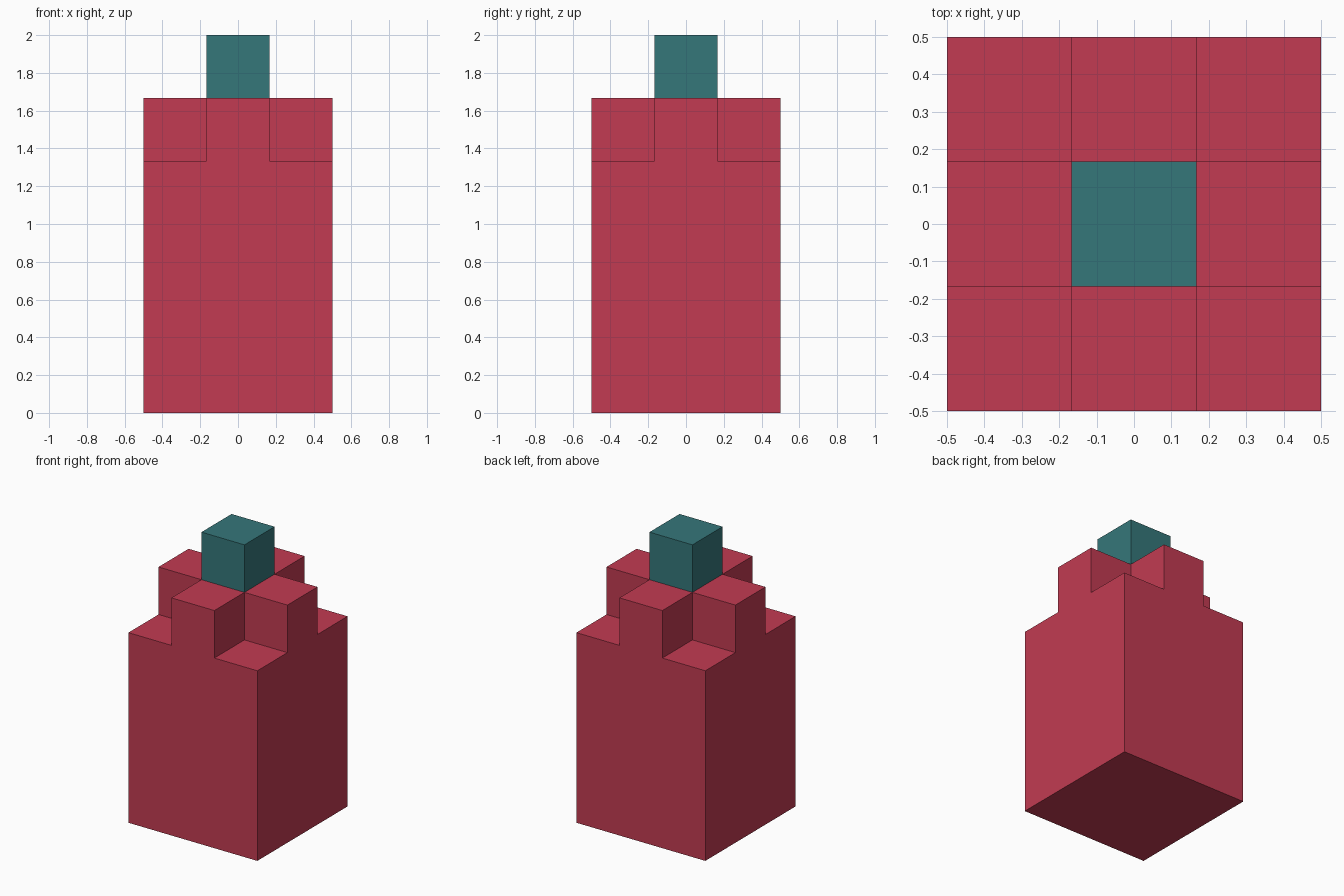
import bpy, bmesh
from mathutils import Matrix

if "Cube" in bpy.data.objects:
    bpy.data.objects.remove(bpy.data.objects["Cube"])

U = 1 / 3  # block unit


def material(name, rgb):
    m = bpy.data.materials.new(name)
    m.diffuse_color = (*rgb, 1)
    m.use_nodes = True
    m.node_tree.nodes["Principled BSDF"].inputs["Base Color"].default_value = m.diffuse_color
    return m


def box(size, z0):
    """Box centred on x and y, standing on z0."""
    bm = bmesh.new()
    mat = Matrix.Translation((0, 0, z0 + size[2] / 2)) @ Matrix.Diagonal((*size, 1))
    bmesh.ops.create_cube(bm, size=1, matrix=mat)
    return bm


def finish(bm, name, mat):
    bmesh.ops.recalc_face_normals(bm, faces=bm.faces[:])
    me = bpy.data.meshes.new(name)
    bm.to_mesh(me)
    bm.free()
    me.materials.append(mat)
    ob = bpy.data.objects.new(name, me)
    bpy.context.collection.objects.link(ob)
    return ob


red = material("crimson red", (0.54, 0.044, 0.085))
teal = material("dark teal", (0.036, 0.184, 0.195))

# Body: square block, top cut into 3 x 3 cells, cross of cells raised one unit
bm = box((1, 1, 4 * U), 0)
for normal in ((1, 0, 0), (0, 1, 0)):
    for s in (-1, 1):
        bmesh.ops.bisect_plane(bm, geom=bm.verts[:] + bm.edges[:] + bm.faces[:],
                               plane_co=[c * s * U / 2 for c in normal], plane_no=normal)
cross = []
for f in bm.faces:
    c = f.calc_center_median()
    if c.z > 4 * U - 0.01 and min(abs(c.x), abs(c.y)) < 0.01:
        cross.append(f)
new = bmesh.ops.extrude_face_region(bm, geom=cross)["geom"]
bmesh.ops.translate(bm, vec=(0, 0, U),
                    verts=[g for g in new if isinstance(g, bmesh.types.BMVert)])
bmesh.ops.delete(bm, geom=[f for f in cross if f.is_valid], context='FACES_ONLY')
# Merge the flat strips left by the cuts
bmesh.ops.dissolve_limit(bm, angle_limit=0.01, verts=bm.verts[:], edges=bm.edges[:])
finish(bm, "stepped_body", red)

# Top cube
finish(box((U, U, U), 5 * U), "top_cube", teal)
